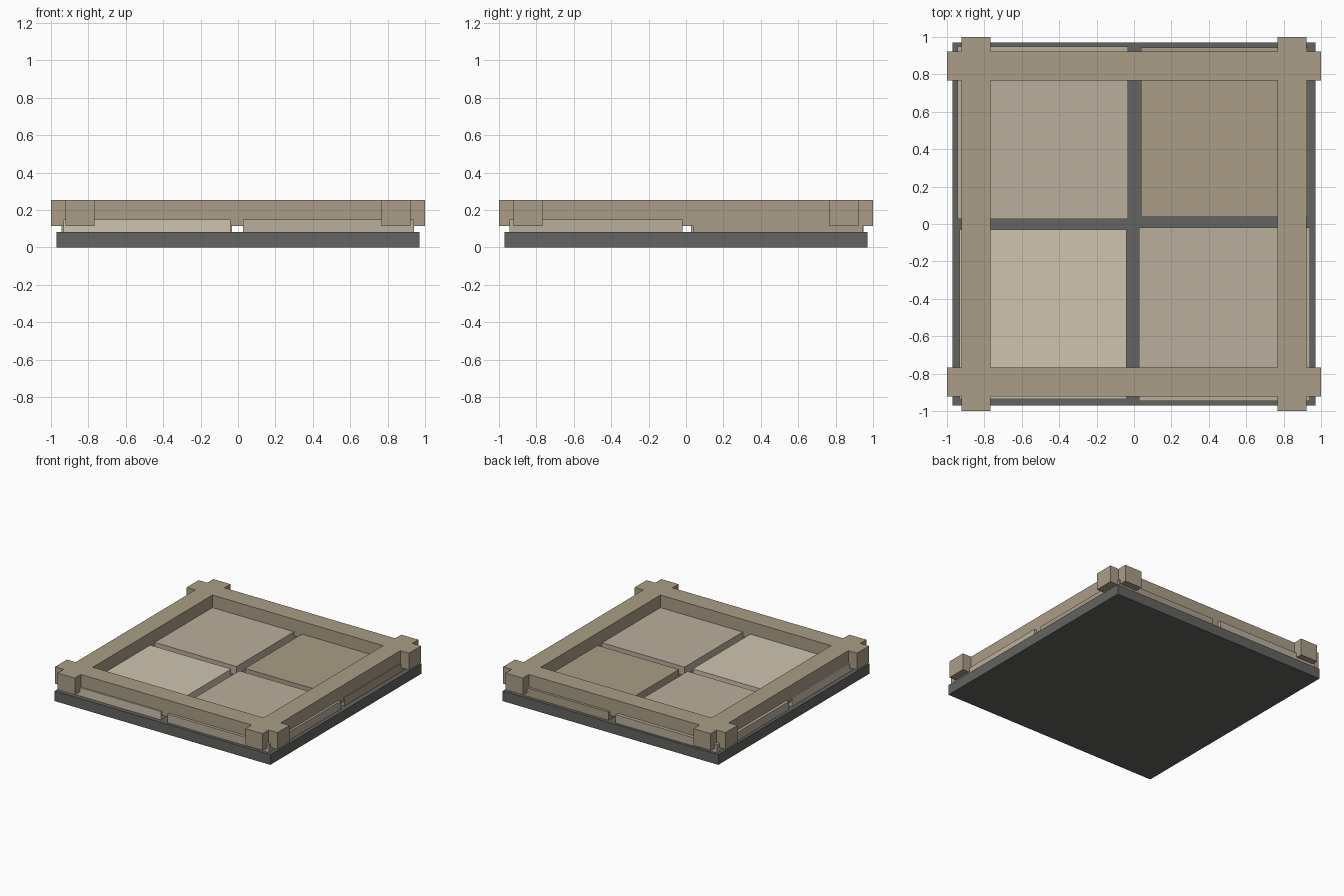
import bpy
import bmesh

if "Cube" in bpy.data.objects:
    bpy.data.objects.remove(bpy.data.objects["Cube"])


def material(name, rgb):
    m = bpy.data.materials.new(name)
    m.diffuse_color = (*rgb, 1)
    m.use_nodes = True
    m.node_tree.nodes["Principled BSDF"].inputs["Base Color"].default_value = m.diffuse_color
    return m


def finish(bm, name, mat):
    bmesh.ops.recalc_face_normals(bm, faces=bm.faces)
    mesh = bpy.data.meshes.new(name)
    bm.to_mesh(mesh)
    bm.free()
    mesh.materials.append(mat)
    obj = bpy.data.objects.new(name, mesh)
    bpy.context.collection.objects.link(obj)
    return obj


def box(name, x0, x1, y0, y1, z0, z1, mat):
    bm = bmesh.new()
    bmesh.ops.create_cube(bm, size=1)
    for v in bm.verts:
        v.co = (x1 if v.co.x > 0 else x0,
                y1 if v.co.y > 0 else y0,
                z1 if v.co.z > 0 else z0)
    return finish(bm, name, mat)


dark = material("dark_grey", (0.125, 0.128, 0.12))
light = material("light_sand", (0.62, 0.55, 0.43))
medium = material("medium_sand", (0.50, 0.43, 0.34))
tan = material("tan", (0.40, 0.34, 0.24))

# Base slab
box("base_slab", -0.97, 0.97, -0.97, 0.97, 0, 0.082, dark)

# Four slightly uneven floor tiles
box("tile_front_left", -0.933, -0.04, -0.935, -0.03, 0.082, 0.15, light)
box("tile_front_right", 0.027, 0.94, -0.945, -0.02, 0.082, 0.15, medium)
box("tile_back_left", -0.945, -0.033, 0.027, 0.95, 0.082, 0.15, medium)
box("tile_back_right", 0.037, 0.93, 0.037, 0.943, 0.082, 0.15, tan)

# Frame of crossed beams with projecting ends, joined as one solid
cuts = [-1, -0.922, -0.768, 0.768, 0.922, 1]
z_low, z_high = 0.115, 0.252
bm = bmesh.new()
grid = [[bm.verts.new((x, y, z_low)) for y in cuts] for x in cuts]
for i in range(5):
    for j in range(5):
        if i in (1, 3) or j in (1, 3):
            bm.faces.new((grid[i][j], grid[i + 1][j],
                          grid[i + 1][j + 1], grid[i][j + 1]))
# Leave only the beams crossing the two frame lines
loose = [v for v in bm.verts if not v.link_faces]
bmesh.ops.delete(bm, geom=loose, context='VERTS')
ext = bmesh.ops.extrude_face_region(bm, geom=bm.faces[:], use_keep_orig=True)
top = [g for g in ext["geom"] if isinstance(g, bmesh.types.BMVert)]
bmesh.ops.translate(bm, verts=top, vec=(0, 0, z_high - z_low))
finish(bm, "beam_frame", tan)
